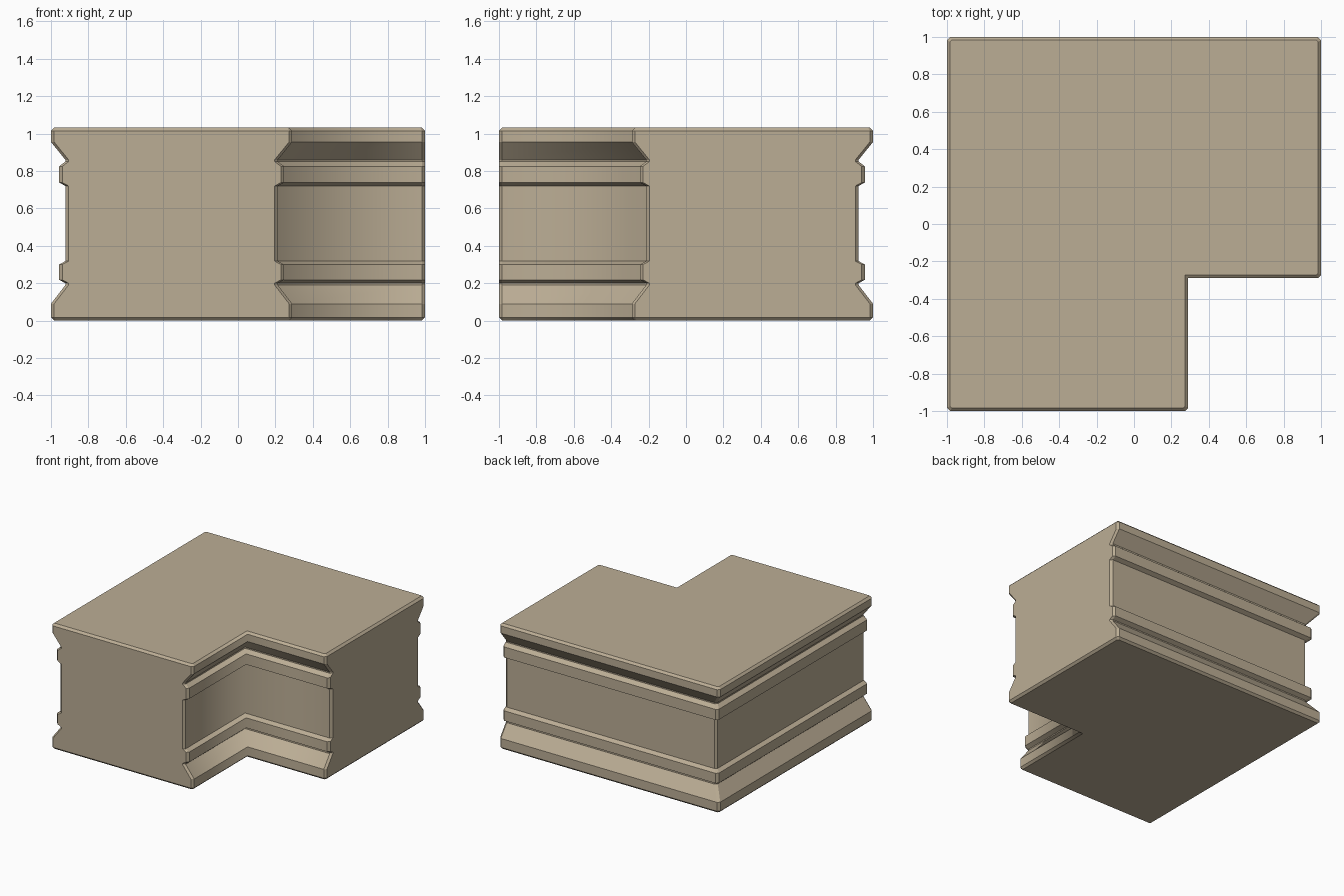
import bpy, bmesh

if "Cube" in bpy.data.objects:
    bpy.data.objects.remove(bpy.data.objects["Cube"])

C = 0.017          # chamfer width
N = 0.29           # notch position (inner corner of the L)
TOP = 1.032

# wall moulding profile: (height, depth of recess)
profile = [(C, 0), (0.09, 0), (0.19, 0.077), (0.2, 0.077), (0.218, 0.044),
           (0.3, 0.044), (0.318, 0.077), (0.72, 0.077), (0.738, 0.044),
           (0.825, 0.044), (0.85, 0.077), (0.86, 0.077), (0.955, 0),
           (TOP - C, 0)]


def outline(o, e=0.0):
    """Corner-wall plan: long sides recessed by o, flat ends by e, convex corners cut."""
    lo, hi, end, n = -1 + o, 1 - o, 1 - e, N - o
    c = C if e == 0 else C * 0.5
    return [(lo + c, -end), (n - c, -end), (n, -end + c),      # front end
            (n, -n),                                            # concave corner
            (end - c, -n), (end, -n + c), (end, hi - c),        # right end
            (end - c, hi), (lo + c, hi), (lo, hi - c),          # outer corner
            (lo, -end + c)]


bm = bmesh.new()
levels = ([(0.0, outline(C, C))] + [(z, outline(o)) for z, o in profile]
          + [(TOP, outline(C, C))])
rings = [[bm.verts.new((x, y, z)) for x, y in pts] for z, pts in levels]

# side strips; only the two strips meeting in the concave corner shade smoothly
n = len(rings[0])
for a, b in zip(rings, rings[1:]):
    for i in range(n):
        j = (i + 1) % n
        f = bm.faces.new((a[i], a[j], b[j], b[i]))
        f.smooth = i in (2, 3)
bm.faces.new(rings[-1])
bm.faces.new(rings[0][::-1])

corner = {v for r in rings for v in (r[3],)}
for e in bm.edges:
    e.smooth = all(v in corner for v in e.verts)
# merge the coplanar strips of both flat ends into single faces
for i in (0, 5):
    strips = [f for f in bm.faces if len(f.verts) == 4 and
              all(v in {r[k] for r in rings[1:-1] for k in (i, i + 1)} for v in f.verts)]
    bmesh.ops.dissolve_faces(bm, faces=strips)
bmesh.ops.recalc_face_normals(bm, faces=bm.faces[:])

me = bpy.data.meshes.new("corner_wall")
bm.to_mesh(me)
bm.free()
wall = bpy.data.objects.new("corner_wall", me)
bpy.context.collection.objects.link(wall)

stone = bpy.data.materials.new("tan stone")
stone.diffuse_color = (0.50, 0.42, 0.30, 1)
stone.use_nodes = True
stone.node_tree.nodes["Principled BSDF"].inputs["Base Color"].default_value = stone.diffuse_color
me.materials.append(stone)
